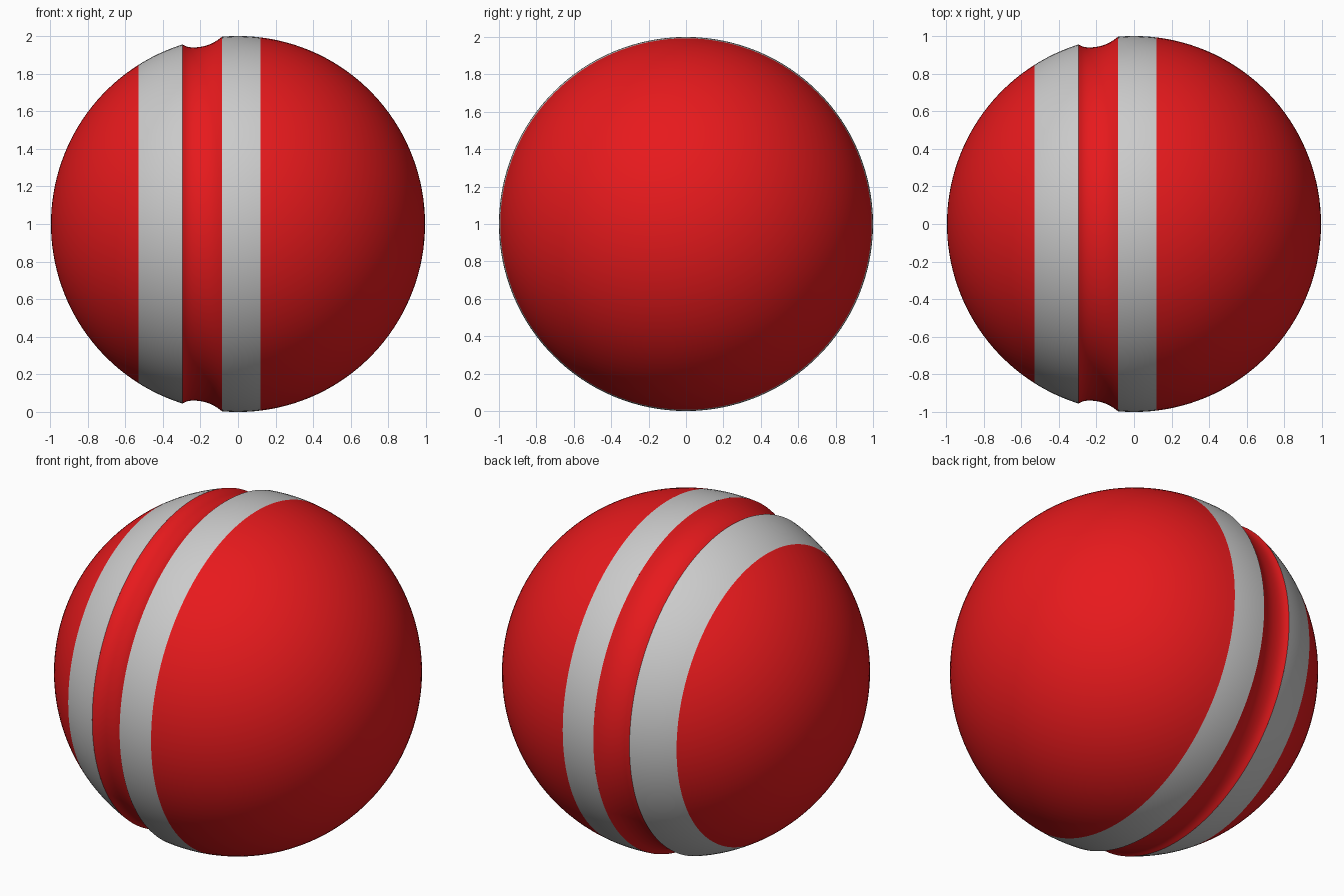
import bpy, bmesh
from math import pi, cos, sin, acos

if "Cube" in bpy.data.objects:
    bpy.data.objects.remove(bpy.data.objects["Cube"])

RX, R, SEGMENTS = 0.995, 1.0, 128

red = bpy.data.materials.new("red_paint")
red.diffuse_color = (0.8, 0.01, 0.012, 1)
red.use_nodes = True
red.node_tree.nodes["Principled BSDF"].inputs["Base Color"].default_value = red.diffuse_color


def ball_profile(x0, x1, steps):
    """Points (x, radius) along the ball between two x positions."""
    a0, a1 = acos(x0 / RX), acos(x1 / RX)
    angles = [a0 + (a1 - a0) * i / steps for i in range(steps + 1)]
    return [(RX * cos(a), R * sin(a)) for a in angles]


def lathe(name, profile, material=None):
    """Spin a profile around the x axis through the ball's centre."""
    bm = bmesh.new()
    verts = [bm.verts.new((x, 0, r)) for x, r in profile]
    edges = [bm.edges.new(pair) for pair in zip(verts, verts[1:])]
    bmesh.ops.spin(bm, geom=verts + edges, cent=(0, 0, 0), axis=(1, 0, 0),
                   angle=2 * pi, steps=SEGMENTS, use_duplicate=False)
    bmesh.ops.remove_doubles(bm, verts=bm.verts, dist=1e-4)
    bmesh.ops.recalc_face_normals(bm, faces=bm.faces)
    # Make every shell face outwards
    f = max(bm.faces, key=lambda f: f.calc_center_median().z)
    if f.normal.z < 0:
        bmesh.ops.reverse_faces(bm, faces=bm.faces)
    for face in bm.faces:
        face.smooth = True
    mesh = bpy.data.meshes.new(name)
    bm.to_mesh(mesh)
    bm.free()
    obj = bpy.data.objects.new(name, mesh)
    obj.location.z = R
    bpy.context.collection.objects.link(obj)
    if material:
        mesh.materials.append(material)
    return obj


# Red end caps
lathe("left_cap", ball_profile(-RX, -0.53, 24), red)
lathe("right_cap", ball_profile(0.12, RX, 32), red)

# Grey bands either side of the groove
lathe("left_band", ball_profile(-0.53, -0.295, 8))
lathe("right_band", ball_profile(-0.085, 0.12, 8))

# Shallow red groove
groove = [(-0.295, 0.955), (-0.28, 0.947), (-0.265, 0.942), (-0.245, 0.939),
          (-0.22, 0.94), (-0.195, 0.943), (-0.17, 0.949), (-0.145, 0.958),
          (-0.125, 0.968), (-0.105, 0.981), (-0.085, 0.9963)]
lathe("groove", groove, red)
